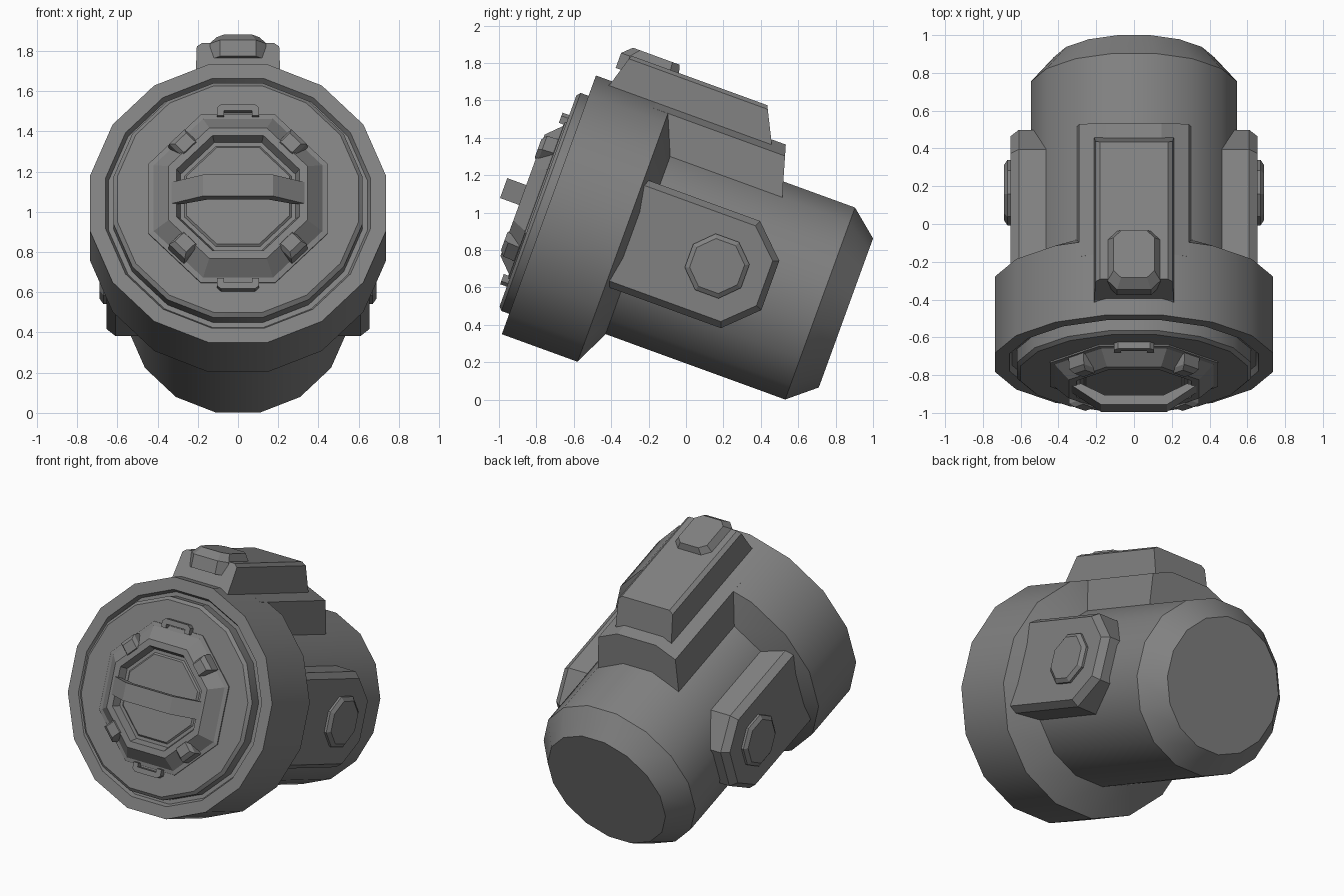
import bpy, math
from math import cos, sin, pi, radians, tan
from mathutils import Matrix

if "Cube" in bpy.data.objects:
    bpy.data.objects.remove(bpy.data.objects["Cube"])

# Everything is built along a local axis (y = depth from front rim, z = up), then tilted 20 degrees
TILT = Matrix.Translation((0, -0.733, 1.042)) @ Matrix.Rotation(radians(-20), 4, 'X')
grey = bpy.data.materials.new("mid_grey")
grey.diffuse_color = (0.22, 0.22, 0.22, 1)
grey.use_nodes = True
grey.node_tree.nodes["Principled BSDF"].inputs["Base Color"].default_value = grey.diffuse_color


def loft(name, loops, close=False, smooth=0, local=Matrix()):
    """Skin through equal-length loops; cap the ends or close the tube."""
    n, m = len(loops[0]), len(loops)
    verts = [p for lp in loops for p in lp]
    faces = []
    for i in range(m if close else m - 1):
        a, b = i * n, ((i + 1) % m) * n
        faces += [(a + j, a + (j + 1) % n, b + (j + 1) % n, b + j) for j in range(n)]
    if not close:
        faces += [tuple(range(n))[::-1], tuple(range((m - 1) * n, m * n))]
    me = bpy.data.meshes.new(name)
    me.from_pydata(verts, [], faces)
    me.materials.append(grey)
    ob = bpy.data.objects.new(name, me)
    bpy.context.collection.objects.link(ob)
    ob.matrix_world = TILT @ local
    bpy.ops.object.select_all(action='DESELECT')
    ob.select_set(True)
    bpy.context.view_layer.objects.active = ob
    bpy.ops.object.mode_set(mode='EDIT')
    bpy.ops.mesh.select_all(action='SELECT')
    bpy.ops.mesh.normals_make_consistent(inside=False)
    bpy.ops.object.mode_set(mode='OBJECT')
    if smooth:
        bpy.ops.object.shade_smooth_by_angle(angle=radians(smooth))
    return ob


def ring(n, apothem, depth):
    r = apothem / cos(pi / n)
    return [(r * cos((k + .5) * 2 * pi / n), depth, r * sin((k + .5) * 2 * pi / n)) for k in range(n)]


def lathe(name, n, profile, smooth=0):
    return loft(name, [ring(n, a, s) for s, a in profile], smooth=smooth)


def cut_rect(hx, y0, y1, c, z):
    """Rectangle with cut corners at height z."""
    return [(-hx + c, y0, z), (hx - c, y0, z), (hx, y0 + c, z), (hx, y1 - c, z),
            (hx - c, y1, z), (-hx + c, y1, z), (-hx, y1 - c, z), (-hx, y0 + c, z)]


def rect(hx, y0, y1, z):
    return [(-hx, y0, z), (hx, y0, z), (hx, y1, z), (-hx, y1, z)]


# Barrel, wide front drum, rim groove and raised front plate
lathe("body", 16, [(1.69, .424), (1.543, .546), (.521, .546), (.431, .736), (0, .736),
                   (0, .66), (.03, .645), (.03, .62), (-.045, .62), (-.062, .6)], 30)

# Octagonal lens surround with recessed lens
lathe("lens_surround", 8, [(0, .445), (-.07, .445), (-.075, .42), (-.15, .345),
                           (-.15, .305), (-.10, .285), (-.10, .265), (-.11, .255)])

# Arched handle bar across the lens
arch = [(-.33, -.15), (-.175, -.258), (.175, -.258), (.33, -.15),
        (.28, -.14), (.155, -.205), (-.155, -.205), (-.28, -.14)]
loft("handle_bar", [[(x, y, t) for x, y in arch] for t in (-.055, .058)])

# Clips around the lens: four diagonal blocks, two brackets top and bottom
for k in range(4):
    turn = Matrix.Rotation(pi / 4 + k * pi / 2, 4, 'Y')
    loft("diagonal_clip", [[(x, y, z) for x, z in ((-w, lo), (w, lo), (w, hi), (-w, hi))]
                           for y, w, lo, hi in ((-.07, .055, .33, .435), (-.135, .055, .33, .43),
                                                (-.158, .04, .34, .405))], local=turn)
for k in range(2):
    turn = Matrix.Rotation(k * pi, 4, 'Y')
    u = [(-.105, .43), (-.105, .47), (-.085, .488), (.085, .488), (.105, .47), (.105, .43),
         (.07, .43), (.07, .455), (-.07, .455), (-.07, .43)]
    loft("bracket_clip", [[(x, y, z) for x, z in u] for y in (-.05, -.1)], local=turn)

# Saddle behind the drum, following the drum's curve
saddle = [(-.31, .4), (.31, .4), (.29, .677), (.146, .736), (-.146, .736), (-.29, .677)]
loft("saddle", [[(x, .35, z) for x, z in saddle],
                [(x, 1.08 + (.736 - z) * .29, z) for x, z in saddle]])

# Top housing
loft("top_housing", [rect(.213, .05, 1.02, .66), rect(.21, .088, 1.004, .722),
                     rect(.205, .135, .925, .88), rect(.18, .142, .915, .9)])

# Top button
loft("top_button", [cut_rect(.14, .085, .415, .05, .81), cut_rect(.14, .085, .415, .05, .895),
                    cut_rect(.108, .135, .4, .04, .943)])

# Side pods and their round buttons
for side, name in ((1, "right"), (-1, "left")):
    def pod(x, i):
        c = .17
        return [(side * x, y, z) for y, z in (
            (.44, .305 - i), (1.09 - i * .4, .305 - i), (1.26 - i, .305 - c - i * .4 + .005),
            (1.26 - i, -.14 + i * .4), (1.09 - i * .4, -.305 + i), (.44, -.305 + i))]
    loft(name + "_pod", [pod(.35, 0), pod(.61, 0), pod(.655, .033)])
    loft(name + "_button", [[(side * x, .957 + p[0], p[2]) for p in ring(8, r, 0)]
                            for x, r in ((.6, .16), (.67, .16), (.688, .136))])
